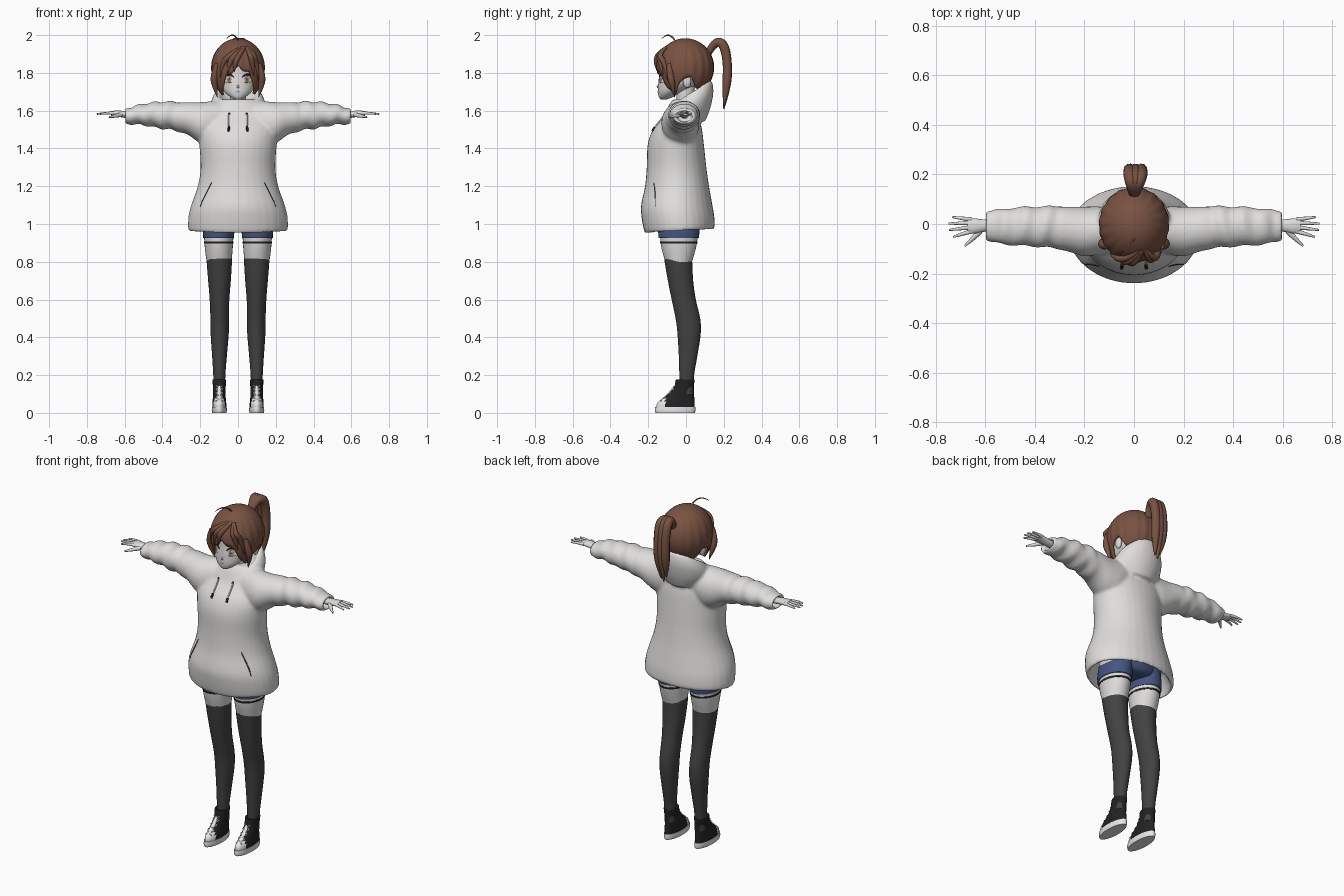
import bpy, bmesh
from math import sin, cos, pi, acos, sqrt, radians
from mathutils import Vector, Matrix

if "Cube" in bpy.data.objects:
    bpy.data.objects.remove(bpy.data.objects["Cube"])


def material(name, r, g, b):
    m = bpy.data.materials.new(name)
    m.use_nodes = True
    m.diffuse_color = (r, g, b, 1)
    bsdf = m.node_tree.nodes["Principled BSDF"]
    bsdf.inputs["Base Color"].default_value = (r, g, b, 1)
    bsdf.inputs["Roughness"].default_value = .8
    return m


fabric = material("hoodie_grey", .74, .73, .72)
skin = material("pale_skin", .72, .71, .7)
hair = material("brown_hair", .19, .085, .055)
charcoal = material("charcoal_stocking", .055, .055, .055)
black = material("black_canvas", .016, .016, .017)
white = material("white_rubber", .8, .8, .8)
denim = material("blue_denim", .06, .09, .22)
iris = material("light_brown_iris", .4, .24, .15)
lips = material("blue_grey_lips", .3, .4, .52)


def add_mirror(ob):
    ob.modifiers.new("Mirror", 'MIRROR').use_mirror_merge = False


def finish(bm, name, mats, mirror=False, angle=50):
    """Turn a bmesh into a smooth shaded object."""
    bmesh.ops.recalc_face_normals(bm, faces=bm.faces)
    me = bpy.data.meshes.new(name)
    bm.to_mesh(me)
    bm.free()
    for m in mats:
        me.materials.append(m)
    me.polygons.foreach_set("use_smooth", [True] * len(me.polygons))
    me.set_sharp_from_angle(angle=radians(angle))
    ob = bpy.data.objects.new(name, me)
    bpy.context.collection.objects.link(ob)
    if mirror:
        add_mirror(ob)
    return ob


def spline(rows, sub):
    """Catmull-Rom interpolation of tuples."""
    out = []
    for i in range(len(rows) - 1):
        a, b, c, d = (Vector(rows[min(max(i + k, 0), len(rows) - 1)]) for k in (-1, 0, 1, 2))
        for s in range(sub):
            t = s / sub
            out.append(b + (c - a) * (t / 2) + (a * 2 - b * 5 + c * 4 - d) * (t * t / 2)
                       + (b * 3 - a - c * 3 + d) * (t ** 3 / 2))
    return out + [Vector(rows[-1])]


def loft(bm, rings, sub=4, n=32, along_x=0):
    """Rings are (height, half width, front y, back y, centre x, tilt)."""
    rows = []
    for z, xr, yf, yb, cx, tilt in spline([tuple(r) + (0,) * (6 - len(r)) for r in rings], sub):
        row = []
        for k in range(n):
            c, s = cos(2 * pi * k / n), sin(2 * pi * k / n)
            p = Vector((cx + xr * c, (yf + yb) / 2 + (yb - yf) / 2 * s, z + tilt * s))
            if along_x:
                p = Vector((p.z * along_x, p.y, p.x))
            row.append(bm.verts.new(p))
        rows.append(row)
    for a, b in zip(rows, rows[1:]):
        for k in range(n):
            bm.faces.new((a[k], a[k - 1], b[k - 1], b[k]))
    bm.faces.new(rows[0])
    bm.faces.new(rows[-1])
    return [v for row in rows for v in row]


def loft_part(name, rings, mat, mirror=False, **kw):
    bm = bmesh.new()
    loft(bm, rings, **kw)
    return finish(bm, name, [mat], mirror)


def strand(name, points, radii, mat, mirror=False):
    """Tapered tube through a few points."""
    cu = bpy.data.curves.new(name, 'CURVE')
    cu.dimensions = '3D'
    cu.bevel_depth, cu.bevel_resolution, cu.resolution_u = 1, 3, 6
    cu.use_fill_caps = True
    sp = cu.splines.new('NURBS')
    sp.points.add(len(points) - 1)
    for p, co, r in zip(sp.points, points, radii):
        p.co, p.radius = (*co, 1), r
    sp.order_u, sp.use_endpoint_u = 3, True
    cu.materials.append(mat)
    ob = bpy.data.objects.new(name, cu)
    bpy.context.collection.objects.link(ob)
    if mirror:
        add_mirror(ob)


def drape(ob, pairs, lift=.002):
    """Project (x, z) pairs from the front onto an object."""
    bpy.context.view_layer.update()
    ev = ob.evaluated_get(bpy.context.evaluated_depsgraph_get())
    out = []
    for x, z in pairs:
        hit, loc, _, _ = ev.ray_cast(Vector((x, -1, z)), Vector((0, 1, 0)))
        out.append(Vector((x, (loc.y if hit else -.1) - lift, z)))
    return out


def disc(name, ob, cx, cz, rx, rz, mat, lift, mirror=True):
    """Thin oval plate that follows the surface."""
    bm = bmesh.new()
    ring = [(cx + rx * cos(k * pi / 10), cz + rz * sin(k * pi / 10)) for k in range(20)]
    mid = bm.verts.new(drape(ob, [(cx, cz)], lift)[0])
    vs = [bm.verts.new(p) for p in drape(ob, ring, lift)]
    for a, b in zip(vs, vs[1:] + vs[:1]):
        bm.faces.new((mid, a, b))
    finish(bm, name, [mat], mirror)


# Hoodie: body, sleeves and hood fused into one soft garment
bm = bmesh.new()
loft(bm, [(1.06, .2, -.16, .1), (.985, .238, -.197, .127, 0, .01), (.962, .25, -.21, .14, 0, .01),
          (.975, .264, -.222, .152, 0, .01), (1.04, .262, -.236, .15), (1.1, .248, -.238, .14),
          (1.2, .213, -.217, .122), (1.3, .198, -.208, .108), (1.42, .205, -.203, .095),
          (1.5, .21, -.175, .085), (1.57, .19, -.12, .07), (1.63, .14, -.09, .07), (1.66, .1, -.07, .06)])
for side in (1, -1):
    sleeve = loft(bm, [(.05, .07, -.09, .06, 1.58), (.13, .115, -.12, .07, 1.535), (.2, .108, -.13, .07, 1.537),
                       (.27, .085, -.11, .07, 1.56), (.35, .075, -.095, .072, 1.573), (.42, .07, -.09, .07, 1.577),
                       (.5, .057, -.085, .065, 1.58), (.57, .045, -.075, .055, 1.573), (.6, .038, -.065, .048, 1.57),
                       (.595, .028, -.053, .036, 1.57), (.55, .024, -.048, .032, 1.57)], along_x=side)
    for v in sleeve:  # gathered folds
        if .3 < abs(v.co.x) < .58:
            v.co.z += .006 * sin(75 * abs(v.co.x) + 12 * v.co.y)
            v.co.y += .004 * sin(60 * abs(v.co.x))
hood = loft(bm, [(1.58, .115, -.08, .1, 0, -.04), (1.605, .142, -.112, .128, 0, .005), (1.65, .142, -.108, .145, 0, .045),
                 (1.69, .118, -.095, .137, 0, .065), (1.685, .1, -.082, .113, 0, .065),
                 (1.64, .078, -.065, .08, 0, .04), (1.6, .06, -.05, .06, 0, .02)])
for v in hood:  # notch at the throat
    if v.co.y < -.03:
        v.co.z -= .035 * max(0, 1 - abs(v.co.x) / .06)
hoodie = finish(bm, "hoodie", [fabric])
remesh = hoodie.modifiers.new("Fuse", 'REMESH')
remesh.mode, remesh.voxel_size, remesh.use_smooth_shade = 'VOXEL', .009, True
soften = hoodie.modifiers.new("Soften", 'SMOOTH')
soften.factor, soften.iterations = .5, 5

# Pocket slits and drawstrings
slit = drape(hoodie, [(.14, 1.22), (.155, 1.19), (.175, 1.15), (.19, 1.12), (.2, 1.09)], 0)
strand("pocket_slit", slit, [.002, .003, .003, .003, .002], charcoal, True)
cord = drape(hoodie, [(.048, z) for z in (1.58, 1.56, 1.54, 1.52)], .003)
strand("drawstring", cord, [.004] * 4, fabric, True)
strand("drawstring_tip", drape(hoodie, [(.048, 1.515), (.05, 1.492)], .004), [.006] * 2, black, True)
disc("drawstring_eyelet", hoodie, .047, 1.583, .007, .008, black, .006)

# Legs, shorts and straps
loft_part("thigh", [(1.04, .08, -.135, .07, .1), (.9, .076, -.134, .058, .102), (.8, .066, -.11, .032, .1)], skin, True)
loft_part("stocking", [(.817, .067, -.115, .034, .099), (.8, .067, -.113, .033, .099), (.7, .06, -.096, .038, .098),
                       (.6, .052, -.076, .052, .098), (.5, .049, -.055, .075, .097), (.42, .048, -.045, .078, .097),
                       (.3, .039, -.038, .06, .098), (.2, .032, -.035, .043, .099), (.1, .03, -.03, .04, .099)],
          charcoal, True)
loft_part("shorts_leg", [(.925, .081, -.145, .068, .103), (.97, .083, -.147, .072, .101), (1.06, .08, -.14, .075, .09)],
          denim, True)
loft_part("shorts_seat", [(.965, .06, -.08, .04), (.98, .13, -.13, .075), (1.03, .175, -.145, .085),
                          (1.09, .17, -.14, .08)], denim)
loft_part("thigh_strap", [(.898, .0775, -.1365, .0605, .102), (.908, .0785, -.1375, .0615, .102)], black, True, sub=1)

# Shoes: canvas upper with rubber toe cap, sole and laces
bm = bmesh.new()
loft(bm, [(.02, .037, -.155, .046, .099), (.05, .037, -.153, .046, .099), (.08, .034, -.122, .044, .099),
          (.11, .033, -.085, .042, .099), (.14, .034, -.062, .042, .099), (.175, .036, -.054, .045, .099),
          (.172, .03, -.045, .038, .099)], sub=6)
for f in bm.faces:
    f.material_index = int(f.calc_center_median().y < -.108)
shoe = finish(bm, "shoe_upper", [black, white], True)
loft_part("shoe_sole", [(0, .038, -.161, .047, .099), (.014, .04, -.165, .05, .099), (.032, .039, -.163, .049, .099)],
          white, True, sub=2)
disc("shoe_tongue", shoe, .099, .1, .011, .045, white, .002)
for i in range(4):
    z = .072 + i * .021
    for s in (1, -1):
        path = drape(shoe, [(.099 + s * w, z + w * .5) for w in (-.019, 0, .019)], .004)
        strand("shoe_lace", path, [.003] * 3, white, True)

# Hands
loft_part("palm", [(.55, .019, -.03, .015, 1.578), (.6, .018, -.031, .018, 1.58), (.64, .016, -.038, .022, 1.585),
                   (.672, .011, -.036, .024, 1.586)], skin, True, along_x=1, n=20)
for name, y, tip_x, tip_y in (("index", -.03, .728, -.052), ("middle", -.013, .746, -.024),
                              ("ring", .004, .748, .002), ("little", .018, .732, .028)):
    strand(name + "_finger", [(.655, y, 1.586), (.69, y * .6 + tip_y * .4, 1.589), (tip_x, tip_y, 1.582)],
           [.009, .008, .004], skin, True)
strand("thumb", [(.62, -.028, 1.578), (.65, -.06, 1.572), (.682, -.088, 1.565)], [.012, .01, .004], skin, True)

# Head, neck, ears and nose
loft_part("neck", [(1.56, .05, -.05, .05), (1.64, .043, -.05, .04), (1.75, .045, -.05, .05)], skin)
head = loft_part("head", [(1.66, .014, -.134, -.1), (1.672, .04, -.143, -.07), (1.7, .072, -.148, -.02),
                          (1.74, .095, -.147, .06), (1.79, .105, -.142, .1), (1.86, .11, -.135, .11),
                          (1.93, .08, -.1, .08), (1.955, .03, -.05, .03)], skin, n=48)
for name, place, size, both in (("ear", (.112, .005, 1.755), (.014, .022, .034), True),
                                ("nose", (0, -.147, 1.727), (.006, .008, .008), False)):
    bm = bmesh.new()
    bmesh.ops.create_uvsphere(bm, u_segments=16, v_segments=10, radius=1,
                              matrix=Matrix.LocRotScale(place, None, size))
    finish(bm, name, [skin], both)

# Eyes, lashes, brows and mouth
disc("eye_white", head, .05, 1.768, .025, .019, white, .002)
disc("iris", head, .048, 1.768, .013, .018, iris, .004)
disc("pupil", head, .048, 1.767, .006, .009, hair, .005)
disc("eye_glint", head, .053, 1.775, .004, .004, white, .006)
lash = drape(head, [(.023, 1.776), (.035, 1.79), (.052, 1.793), (.068, 1.786), (.079, 1.77)])
strand("upper_lash", lash, [.002, .004, .005, .005, .002], black, True)
strand("lower_lash", drape(head, [(.036, 1.75), (.05, 1.747), (.066, 1.753)]), [.001, .002, .001], hair, True)
strand("eyebrow", drape(head, [(.025, 1.812), (.05, 1.82), (.078, 1.81)]), [.002, .003, .001], hair, True)
disc("mouth", head, 0, 1.7, .014, .004, lips, .002, False)

# Hair shell whose lower edge follows a hairline around the head
hairline = [1.84, 1.815, 1.79, 1.725, 1.695, 1.74, 1.785, 1.775, 1.73, 1.715, 1.71, 1.71, 1.71]
line = [v.x for v in spline([(z, 0) for z in hairline], 6)]
bm = bmesh.new()
N, M = 144, 18
rows = []
for i in range(N):
    a = 2 * pi * i / N
    edge = line[min(i, N - i)] - .014 * abs(sin(a * 7)) + .025 * sin(a) * max(0, cos(a)) ** 3
    low = .185 + .035 * cos(a)
    t = (edge - 1.828) / (.155 if edge > 1.828 else low)
    row = []
    for j in range(1, M + 1):
        phi = acos(max(-1, t)) * j / M
        groove = 1 + .012 * sin(a * 18) * sin(phi) ** 2
        s = sin(phi) * groove
        z = 1.828 + (.155 if phi < pi / 2 else low) * cos(phi)
        row.append(bm.verts.new((.141 * s * sin(a), -.004 - .152 * s * cos(a), z)))
    rows.append(row)
crown = bm.verts.new((0, -.004, 1.983))
for a, b in zip(rows, rows[1:] + rows[:1]):
    bm.faces.new((crown, a[0], b[0]))
    for j in range(M - 1):
        bm.faces.new((a[j], a[j + 1], b[j + 1], b[j]))
shell = finish(bm, "hair_shell", [hair])
solid = shell.modifiers.new("Thickness", 'SOLIDIFY')
solid.thickness, solid.offset = .012, -1

# Loose locks, swept fringe, ponytail and stray curl
strand("side_lock", [(.11, -.09, 1.85), (.128, -.085, 1.79), (.125, -.07, 1.73), (.108, -.06, 1.67)],
       [.012, .02, .016, .001], hair, True)
for x0, x1, z1 in ((.035, -.02, 1.805), (.03, -.055, 1.795), (.02, -.095, 1.775), (.045, .085, 1.785), (.05, .11, 1.76)):
    y1 = -.152 * sqrt(1 - (x1 / .145) ** 2)
    strand("fringe_lock", [(x0, -.105, 1.935), ((x0 + x1) / 2, -.15, 1.9), (x1 * .9, y1 - .01, 1.85), (x1, y1, z1)],
           [.008, .015, .015, .001], hair)
for dx, drop in ((-.018, .03), (.006, 0), (.03, .015)):
    strand("ponytail", [(0, .115, 1.9), (dx * .5, .15, 1.965), (dx, .2, 1.96), (dx, .222, 1.85),
                        (dx, .215, 1.72), (dx * .7, .2, 1.61 + drop)], [.018, .022, .026, .024, .025, .003], hair)
strand("stray_curl", [(0, -.06, 1.975), (-.015, -.08, 2.0), (-.045, -.11, 2.0), (-.06, -.13, 1.98)],
       [.004, .004, .003, .001], hair)
